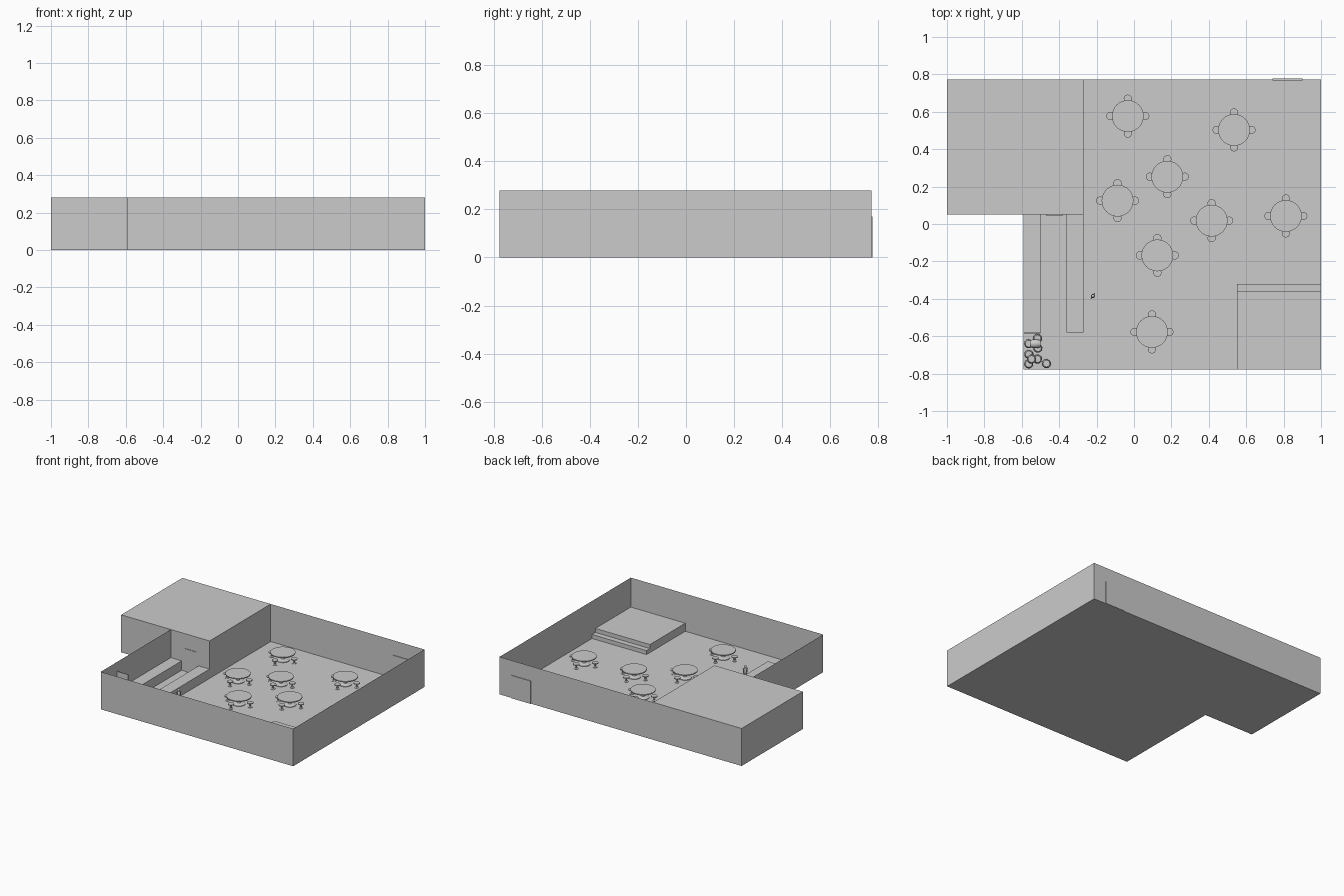
import bpy, bmesh, math
from mathutils import Matrix, Vector

if "Cube" in bpy.data.objects:
    bpy.data.objects.remove(bpy.data.objects["Cube"])

H = 0.28                      # wall height
YF, YB = -0.777, 0.772        # front and back wall lines
XL, XM, XB, YM = -1.0, -0.59, -0.27, 0.05


def finish(name, bm, smooth=False):
    me = bpy.data.meshes.new(name)
    bm.to_mesh(me)
    bm.free()
    ob = bpy.data.objects.new(name, me)
    bpy.context.collection.objects.link(ob)
    if smooth:
        bpy.context.view_layer.objects.active = ob
        ob.select_set(True)
        bpy.ops.object.shade_smooth_by_angle(angle=math.radians(40))
        ob.select_set(False)
    return ob


def box(name, x0, x1, y0, y1, z0, z1):
    bm = bmesh.new()
    m = Matrix.Translation(((x0 + x1) / 2, (y0 + y1) / 2, (z0 + z1) / 2))
    bmesh.ops.create_cube(bm, size=1, matrix=m @ Matrix.Diagonal((x1 - x0, y1 - y0, z1 - z0, 1)))
    return finish(name, bm)


def lathe(bm, profile, matrix, n=24):
    # revolve (radius, height) points into a closed solid
    rings = [[bm.verts.new(matrix @ Vector((r * math.cos(i * math.tau / n), r * math.sin(i * math.tau / n), z)))
              for i in range(n)] for r, z in profile]
    for a, b in zip(rings, rings[1:]):
        for i in range(n):
            j = (i + 1) % n
            bm.faces.new((a[i], a[j], b[j], b[i]))
    bm.faces.new(rings[0][::-1])
    bm.faces.new(rings[-1])


def sheet(name, pts, z):
    bm = bmesh.new()
    bm.faces.new([bm.verts.new((x, y, z)) for x, y in pts])
    return finish(name, bm)


def wall(name, pts, closed=False):
    bm = bmesh.new()
    cols = [(bm.verts.new((x, y, 0)), bm.verts.new((x, y, H))) for x, y in pts]
    for a, b in zip(cols, cols[1:] + (cols[:1] if closed else [])):
        bm.faces.new((a[0], b[0], b[1], a[1]))
    return finish(name, bm)


# Building shell
plan = [(XM, YF), (1, YF), (1, YB), (XL, YB), (XL, YM), (XM, YM)]
sheet("floor", plan, 0)
wall("outer_walls", plan, True)
wall("back_room_walls", [(XM, YM), (XB, YM), (XB, YB)])
sheet("back_room_roof", [(XL, YM), (XB, YM), (XB, YB), (XL, YB)], H)

# Doors
box("main_door", 0.74, 0.90, 0.767, 0.777, 0, 0.17)
box("back_room_door", -0.47, -0.38, YM - 0.004, YM + 0.004, 0, 0.17)

# Stage with a step
box("stage", 0.55, 1, YF, -0.36, 0, 0.06)
box("stage_step", 0.55, 1, -0.36, -0.32, 0, 0.03)

# Bar counter, back counter and end panel
box("bar_counter", -0.36, XB, -0.58, YM, 0, 0.07)
box("back_counter", XM, -0.50, -0.58, YM, 0, 0.07)
box("end_panel", XM, -0.50, -0.586, -0.58, 0, 0.21)

# Round tables with four stools each
table = [(0.045, 0), (0.045, 0.004), (0.014, 0.012), (0.012, 0.042), (0.035, 0.053),
         (0.085, 0.053), (0.085, 0.06)]
stool = [(0.015, 0), (0.015, 0.003), (0.006, 0.006), (0.006, 0.028), (0.022, 0.030), (0.022, 0.036)]
tables = [(-0.033, 0.577), (0.535, 0.503), (0.178, 0.253), (-0.088, 0.125), (0.415, 0.018),
          (0.812, 0.043), (0.125, -0.168), (0.096, -0.577)]
for k, (x, y) in enumerate(tables, 1):
    bm = bmesh.new()
    lathe(bm, table, Matrix.Translation((x, y, 0)), 32)
    finish(f"table_{k}", bm, True)
    bm = bmesh.new()
    for dx, dy in ((1, 0), (-1, 0), (0, 1), (0, -1)):
        lathe(bm, stool, Matrix.Translation((x + 0.093 * dx, y + 0.093 * dy, 0)), 16)
    finish(f"stools_{k}", bm, True)

# Barrels: standing ones and one lying on top
barrel = [(0.018, 0), (0.022, 0.014), (0.024, 0.029), (0.022, 0.044), (0.018, 0.058)]
spots = [(-0.516, -0.612, 0), (-0.563, -0.640, 0), (-0.514, -0.664, 0), (-0.562, -0.697, 0),
         (-0.516, -0.722, 0), (-0.563, -0.748, 0), (-0.468, -0.746, 0), (-0.548, -0.722, 0.058)]
bm = bmesh.new()
for p in spots:
    lathe(bm, barrel, Matrix.Translation(p), 16)
lathe(bm, barrel, Matrix.Translation((-0.557, -0.64, 0.082)) @ Matrix.Rotation(math.pi / 2, 4, 'Y'), 16)
finish("barrels", bm, True)

# Standing figure
base = Matrix.Translation((-0.22, -0.385, 0)) @ Matrix.Rotation(math.radians(55), 4, 'Z')
bm = bmesh.new()
for s in (-1, 1):
    lathe(bm, [(0.004, 0), (0.006, 0.05)], base @ Matrix.Translation((0.006 * s, 0, 0)), 10)
    lathe(bm, [(0.003, 0.045), (0.004, 0.08)], base @ Matrix.Translation((0.014 * s, 0, 0)), 10)
lathe(bm, [(0.010, 0.046), (0.011, 0.075), (0.008, 0.084), (0.004, 0.086)], base, 12)
bmesh.ops.create_uvsphere(bm, u_segments=12, v_segments=8, radius=0.009,
                          matrix=base @ Matrix.Translation((0, 0, 0.094)))
finish("figure", bm, True)
